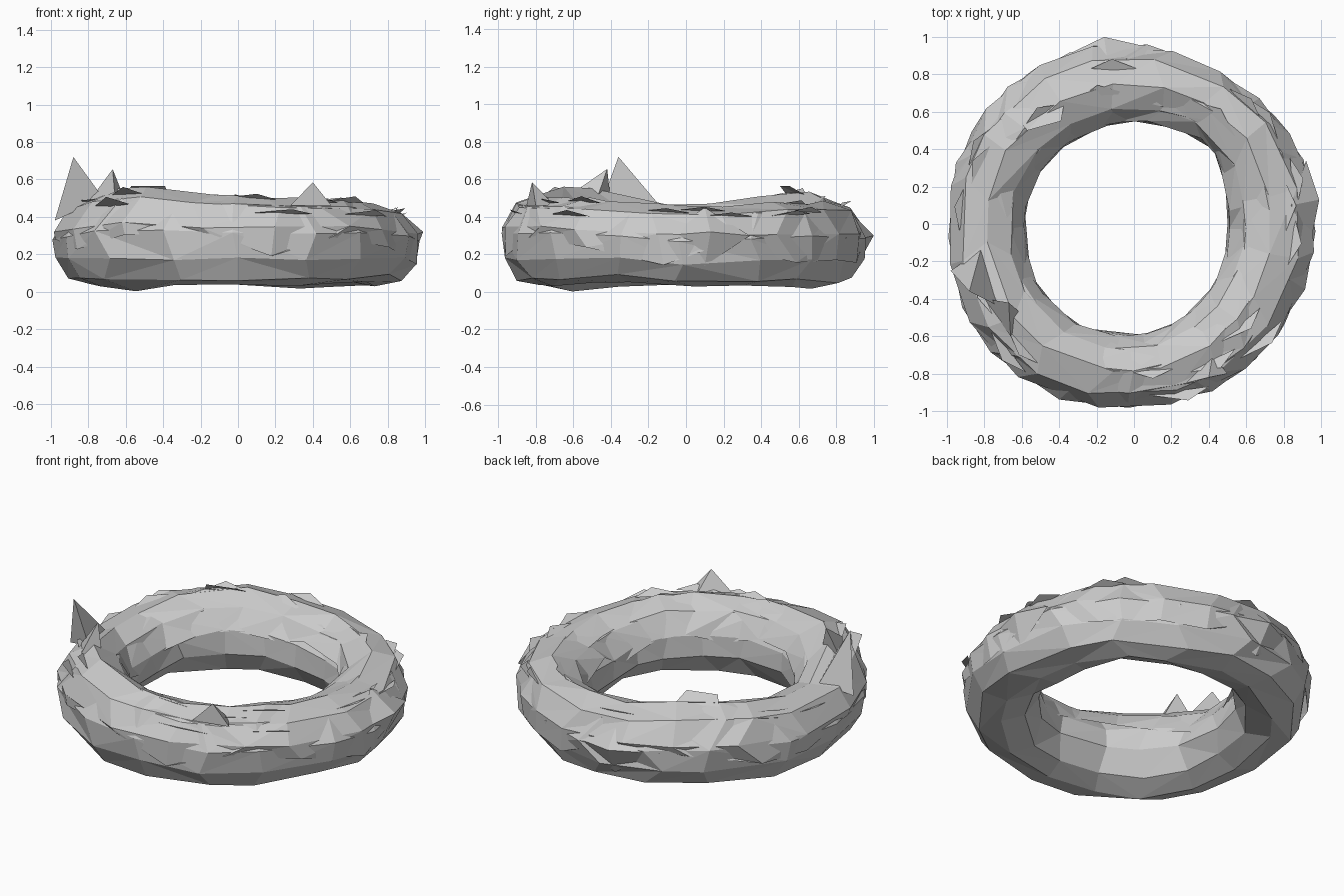
import bpy, math, random
from mathutils import Vector

if "Cube" in bpy.data.objects:
    bpy.data.objects.remove(bpy.data.objects["Cube"])

random.seed(4)

# Ring measurements every 22.5 degrees, counter-clockwise from +x
OUTER = [.97, .97, .95, .93, .97, .98, 1.0, 1.01, .99, 1.02, 1.03, 1.02, .98, .99, .97, .98]
INNER = [.49, .52, .58, .55, .54, .54, .55, .59, .57, .61, .60, .61, .59, .57, .53, .52]
TOP = [.46, .46, .49, .47, .48, .52, .55, .49, .46, .48, .57, .53, .52, .50, .51, .47]
BASE = [.02, .03, .04, .02, .03, .05, .04, .05, .05, .04, .01, .03, .03, .04, .04, .05]
N = len(OUTER)

# Cross-sections: (0 inner .. 1 outer, 0 base .. 1 top)
DOUGH = [(1, .58), (.96, .3), (.8, .08), (.5, 0), (.2, .1), (.02, .36),
         (.04, .62), (.22, .87), (.5, .97), (.8, .88)]
ICING = [(.98, .42), (1, .64), (.83, .9), (.5, 1), (.2, .88), (.03, .58)]


def sample(table, s):
    i, f = int(s) % N, s % 1
    return table[i] * (1 - f) + table[(i + 1) % N] * f


def ring_point(s, t, h):
    a = s * math.tau / N
    lo, hi = sample(INNER, s), sample(OUTER, s)
    z0, z1 = sample(BASE, s), sample(TOP, s)
    r = lo + (hi - lo) * t
    return Vector((r * math.cos(a), r * math.sin(a), z0 + (z1 - z0) * h))


def add_mesh(name, verts, faces):
    me = bpy.data.meshes.new(name)
    me.from_pydata([tuple(v) for v in verts], [], faces)
    me.update()
    ob = bpy.data.objects.new(name, me)
    bpy.context.collection.objects.link(ob)
    return ob


def sweep(name, profile, shift, closed, jitter, edge_drip=0):
    """Sweep a section round the ring as irregular triangles."""
    verts, faces, m = [], [], len(profile)
    for i in range(N):
        for j, (t, h) in enumerate(profile):
            if not closed and j in (0, m - 1):
                h += random.uniform(-edge_drip, edge_drip)
            s = i + shift + random.uniform(-.2, .2)
            if s < 0:
                s += N
            p = ring_point(s, t, h)
            p.z += random.uniform(-jitter, jitter)
            verts.append(p)
    for i in range(N):
        for j in range(m if closed else m - 1):
            k = (j + 1) % m
            a, b = i * m + j, i * m + k
            d, c = (i + 1) % N * m + j, (i + 1) % N * m + k
            if random.random() < .5:
                faces += [(a, c, b), (a, d, c)]
            else:
                faces += [(a, d, b), (d, c, b)]
    return add_mesh(name, verts, faces)


# Faceted ring body and the uneven icing sheet over it
sweep("dough_ring", DOUGH, 0, True, .012)
sweep("icing_sheet", ICING, .5, False, .012, .16)

# Sharp raised points: apex first, then its three base corners
SPIKES = [
    ((-.88, -.36, .72), (-.98, -.25, .38), (-.72, -.44, .50), (-.82, -.14, .46)),
    ((-.67, -.42, .655), (-.80, -.40, .48), (-.60, -.48, .48), (-.66, -.60, .53)),
    ((.40, -.82, .585), (.28, -.85, .46), (.50, -.80, .46), (.42, -.70, .46)),
]
for n, pts in enumerate(SPIKES, 1):
    add_mesh(f"icing_spike_{n}", pts, [(0, 1, 2), (0, 2, 3), (0, 3, 1)])

# Lifted flap at the back left
add_mesh("icing_flap", [(-.57, .50, .565), (-.39, .55, .565), (-.36, .72, .47), (-.64, .58, .46)],
         [(0, 1, 2), (0, 2, 3)])

# Extreme points of the crust on the right and back
add_mesh("crust_right", [(.99, .13, .32), (.94, -.12, .30), (.92, .34, .30), (.84, .10, .45), (.92, .10, .14)],
         [(0, 3, 1), (0, 2, 3), (0, 1, 4), (0, 4, 2)])
add_mesh("crust_back", [(-.16, 1.0, .30), (.19, .92, .28), (-.43, .87, .30), (-.14, .86, .44), (-.14, .90, .12)],
         [(0, 1, 3), (0, 3, 2), (0, 4, 1), (0, 2, 4)])

# Thin loose slivers lying on the icing
for n in range(22):
    s = random.uniform(0, N - .01)
    t = random.uniform(.15, .9)
    h = 1.02 - 1.1 * (t - .5) ** 2
    pts = [ring_point((s + ds) % N, t + dt, h + dh)
           for ds, dt, dh in ((-.45, -.04, -.06), (.45, .05, -.05), (.1, .12, .0))]
    add_mesh(f"icing_sliver_{n + 1}", pts, [(0, 1, 2)])
